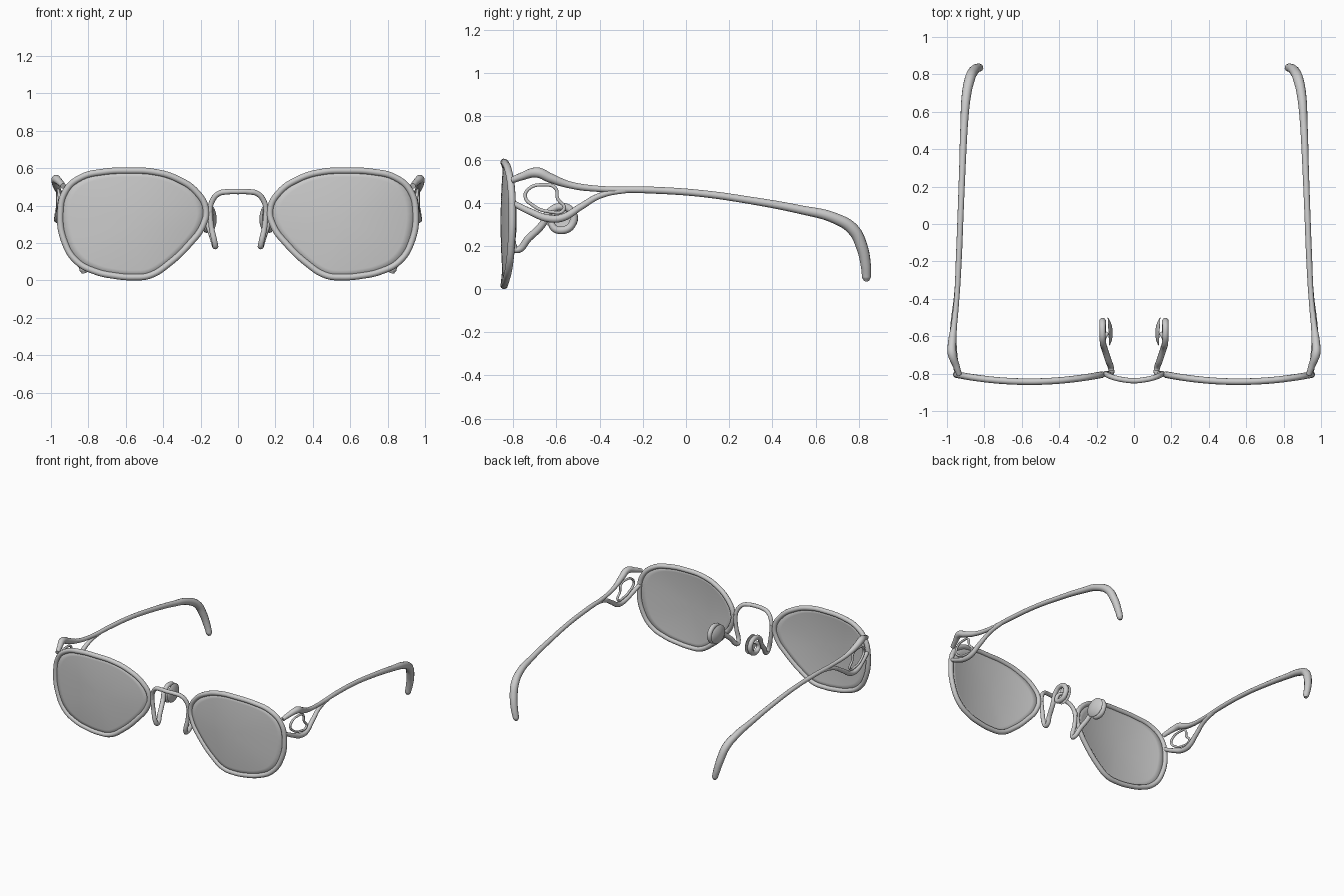
import bpy, bmesh, math
from mathutils import Vector

if "Cube" in bpy.data.objects:
    bpy.data.objects.remove(bpy.data.objects["Cube"])


def mirror(ob):
    m = ob.modifiers.new("Mirror", 'MIRROR')
    m.use_axis[0] = True
    m.use_mirror_merge = False


def tube(name, pts, radii, cyclic=False, both=True, sides=3, res=8):
    """Smooth round tube through pts with a radius (or radii) along it."""
    cu = bpy.data.curves.new(name, 'CURVE')
    cu.dimensions = '3D'
    cu.bevel_depth = 1.0
    cu.bevel_resolution = sides
    cu.resolution_u = res
    cu.use_fill_caps = not cyclic
    sp = cu.splines.new('BEZIER')
    sp.bezier_points.add(len(pts) - 1)
    sp.use_cyclic_u = cyclic
    for i, p in enumerate(pts):
        b = sp.bezier_points[i]
        b.co = p
        b.handle_left_type = b.handle_right_type = 'AUTO'
        b.radius = radii[i] if isinstance(radii, (list, tuple)) else radii
    ob = bpy.data.objects.new(name, cu)
    bpy.context.collection.objects.link(ob)
    bpy.ops.object.select_all(action='DESELECT')
    ob.select_set(True)
    bpy.context.view_layer.objects.active = ob
    bpy.ops.object.convert(target='MESH')
    ob = bpy.context.view_layer.objects.active
    ob.name = name
    bpy.ops.object.shade_smooth_by_angle(angle=math.radians(50))
    if both:
        mirror(ob)
    return ob


def rim_y(x):
    return -0.843 + 0.25 * (x - 0.56) ** 2


# Rim: outline in x, z wrapped onto a gentle curve
outline = [(.172, .38), (.22, .47), (.33, .545), (.45, .58), (.58, .587), (.72, .58),
           (.84, .55), (.92, .48), (.95, .36), (.925, .20), (.86, .10), (.76, .047),
           (.66, .025), (.56, .017), (.47, .027), (.37, .09), (.26, .195), (.19, .29)]
tube("rim", [(x, rim_y(x), z) for x, z in outline], 0.0175, cyclic=True)


# Lens: concentric rings with a slight bulge
def catmull(pts, n):
    out, k = [], len(pts)
    for i in range(k):
        a, b, c, d = (Vector(pts[(i + j) % k]) for j in (-1, 0, 1, 2))
        for s in range(n):
            t = s / n
            out.append(0.5 * (2 * b + (c - a) * t + (2 * a - 5 * b + 4 * c - d) * t * t
                              + (3 * b - a - 3 * c + d) * t ** 3))
    return out


edge = catmull(outline, 4)
centre = Vector((.56, .31))
bm = bmesh.new()


def lens_vert(r, e):
    p = centre.lerp(e, r)
    return bm.verts.new((p.x, rim_y(p.x) - 0.013 * (1 - r ** 2), p.y))


mid = lens_vert(0, centre)
rings = [[lens_vert(r / 8, e) for e in edge] for r in range(1, 9)]
n = len(edge)
for i in range(n):
    j = (i + 1) % n
    bm.faces.new((mid, rings[0][i], rings[0][j]))
    for a, b in zip(rings, rings[1:]):
        bm.faces.new((a[i], b[i], b[j], a[j]))
bmesh.ops.recalc_face_normals(bm, faces=bm.faces)
for f in bm.faces:
    f.smooth = True
me = bpy.data.meshes.new("lens")
bm.to_mesh(me)
bm.free()
lens = bpy.data.objects.new("lens", me)
bpy.context.collection.objects.link(lens)
sol = lens.modifiers.new("Thickness", 'SOLIDIFY')
sol.thickness = 0.006
sol.offset = 0
mirror(lens)

# Bridge arch over the nose
half = [(.152, -.80, .36), (.14, -.808, .42), (.105, -.822, .463), (.055, -.833, .474)]
tube("bridge", [(-x, y, z) for x, y, z in half] + [(0, -.838, .475)] + half[::-1],
     0.0145, both=False)

# Nose pad arm: drops from the bridge, sweeps back and curls round the pad
tube("nose_pad_arm",
     [(.152, -.80, .39), (.143, -.80, .29), (.123, -.798, .195), (.121, -.785, .182),
      (.137, -.73, .235), (.158, -.665, .30), (.166, -.635, .355), (.168, -.58, .382),
      (.168, -.53, .36), (.168, -.525, .305), (.168, -.575, .272), (.166, -.62, .295),
      (.158, -.605, .335), (.14, -.58, .335)],
     [.014, .015, .016, .016, .017, .017, .017, .017, .018, .018, .018, .016, .012, .009])

# Nose pad: thin dished disc
bpy.ops.mesh.primitive_uv_sphere_add(segments=28, ring_count=14, radius=1)
pad = bpy.context.object
pad.name = "nose_pad"
for v in pad.data.vertices:
    x, y, z = v.co
    v.co = (.121 + .007 * x + .015 * (y * y + z * z) + .004 * y, -.575 + .075 * y, .328 + .068 * z)
bpy.ops.object.shade_smooth_by_angle(angle=math.radians(60))
mirror(pad)

# Temple: upper strand runs on into the long arm and the ear tip
tube("temple_arm",
     [(.935, -.805, .505), (.95, -.76, .522), (.973, -.69, .54), (.972, -.63, .515),
      (.962, -.54, .483), (.948, -.40, .464), (.936, -.17, .459), (.927, .06, .444),
      (.918, .29, .412), (.908, .53, .368), (.896, .69, .328), (.878, .775, .275),
      (.86, .815, .195), (.84, .833, .11), (.826, .836, .055), (.823, .836, .038)],
     [.015, .018, .024, .022, .016, .014, .016, .016, .017, .02, .025, .028,
      .027, .024, .021, .012], sides=4)

# Temple: lower strand rejoining the arm
tube("temple_lower_strand",
     [(.945, -.805, .40), (.958, -.72, .358), (.966, -.64, .328), (.966, -.575, .33),
      (.96, -.49, .38), (.95, -.40, .432), (.942, -.285, .456), (.938, -.20, .459)],
     [.014, .016, .018, .018, .016, .014, .013, .01])

# Thin wire loop set between the two strands
tube("temple_wire_loop",
     [(.955, -.745, .43), (.958, -.725, .467), (.962, -.665, .483), (.964, -.605, .468),
      (.964, -.595, .42), (.964, -.565, .37), (.964, -.64, .36), (.96, -.71, .388)],
     0.008, cyclic=True)
